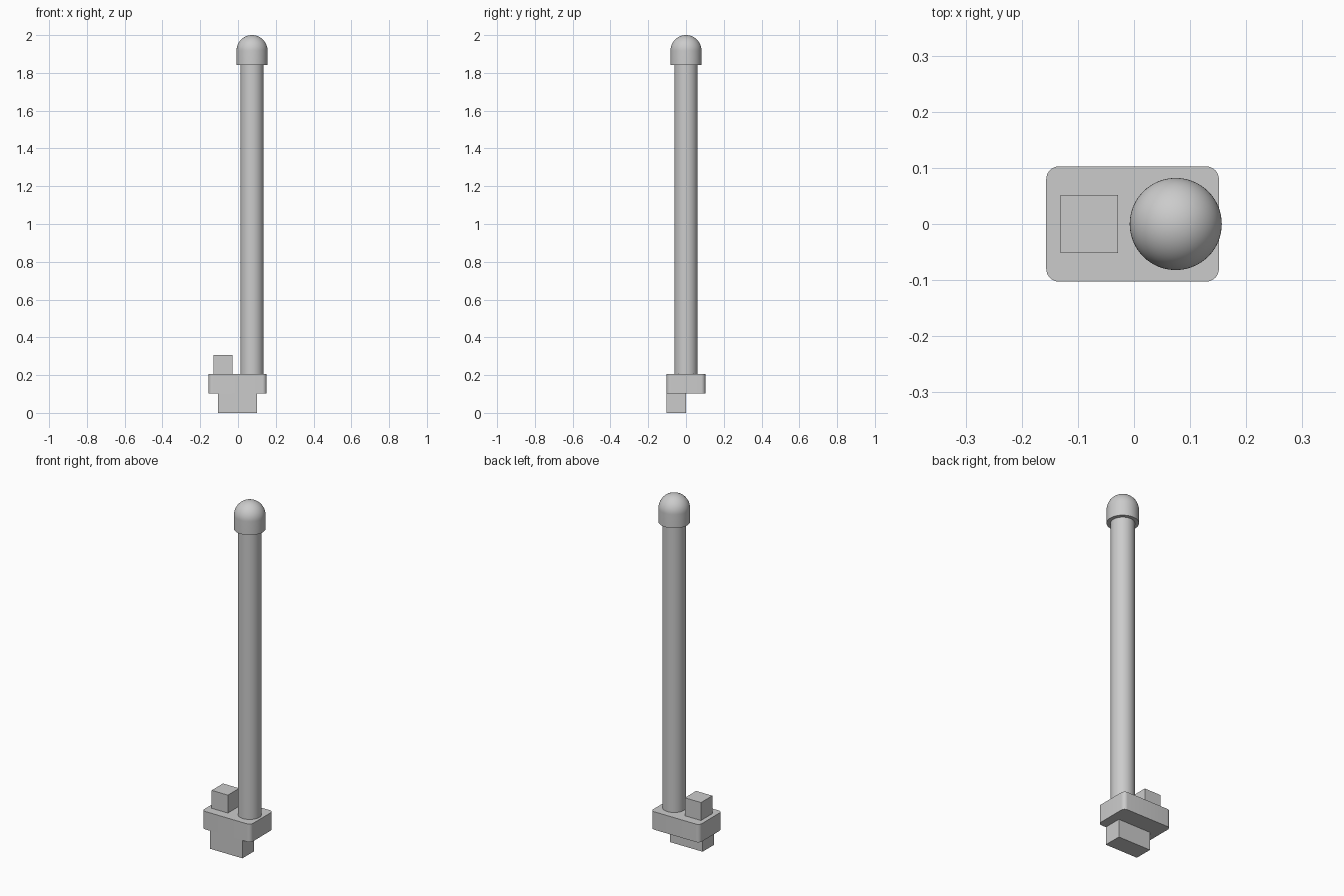
import bpy, bmesh, math

cube = bpy.data.objects.get("Cube")
if cube:
    bpy.data.objects.remove(cube, do_unlink=True)

U = 2 / 19.5            # one module of the design
CX = -0.025 * U         # centre of the base plate
POST_X = CX + 0.75 * U

grey = bpy.data.materials.new("light_grey")
grey.use_nodes = True
grey.diffuse_color = (0.6, 0.6, 0.6, 1)
grey.node_tree.nodes["Principled BSDF"].inputs["Base Color"].default_value = grey.diffuse_color


def finish(name, bm, smooth=False):
    bmesh.ops.recalc_face_normals(bm, faces=bm.faces)
    mesh = bpy.data.meshes.new(name)
    bm.to_mesh(mesh)
    bm.free()
    mesh.materials.append(grey)
    obj = bpy.data.objects.new(name, mesh)
    bpy.context.collection.objects.link(obj)
    if smooth:
        bpy.ops.object.select_all(action='DESELECT')
        obj.select_set(True)
        bpy.context.view_layer.objects.active = obj
        bpy.ops.object.shade_smooth_by_angle(angle=math.radians(35))
    return obj


def box(name, size, center, corner=0):
    """Box sized in modules, with optional rounded vertical edges."""
    bm = bmesh.new()
    bmesh.ops.create_cube(bm, size=1)
    for v in bm.verts:
        v.co = [CX * (i == 0) + U * (c + s * k)
                for i, (c, s, k) in enumerate(zip(center, size, v.co))]
    if corner:
        upright = [e for e in bm.edges
                   if abs(e.verts[0].co.z - e.verts[1].co.z) > 0.01]
        bmesh.ops.bevel(bm, geom=upright, offset=corner * U, segments=8,
                        profile=0.5, affect='EDGES')
    return finish(name, bm, corner > 0)


def lathe(name, profile, steps=64):
    """Spin a (radius, height) profile in modules around the post axis."""
    bm = bmesh.new()
    verts = [bm.verts.new((POST_X + r * U, 0, z * U)) for r, z in profile]
    edges = [bm.edges.new(pair) for pair in zip(verts, verts[1:])]
    bmesh.ops.spin(bm, geom=verts + edges, cent=(POST_X, 0, 0), axis=(0, 0, 1),
                   angle=math.tau, steps=steps)
    bmesh.ops.remove_doubles(bm, verts=bm.verts, dist=1e-5)
    return finish(name, bm, True)


# Base: lower tab flush with the front, rounded plate, square peg
box("lower_tab", (2, 1, 1), (0, -0.5, 0.5))
box("base_plate", (3, 2, 1), (0, 0, 1.5), corner=0.22)
box("square_peg", (1, 1, 1), (-0.75, 0, 2.5))

# Tall round post
lathe("post", [(0, 2), (0.6, 2), (0.6, 18), (0, 18)])

# Domed cap: short cylinder with a hemisphere on top
R = 0.8
dome = [(R * math.cos(a), 19.5 - R + R * math.sin(a))
        for a in (math.pi / 2 * i / 16 for i in range(17))]
lathe("domed_cap", [(0, 17.95), (R, 17.95)] + dome)
